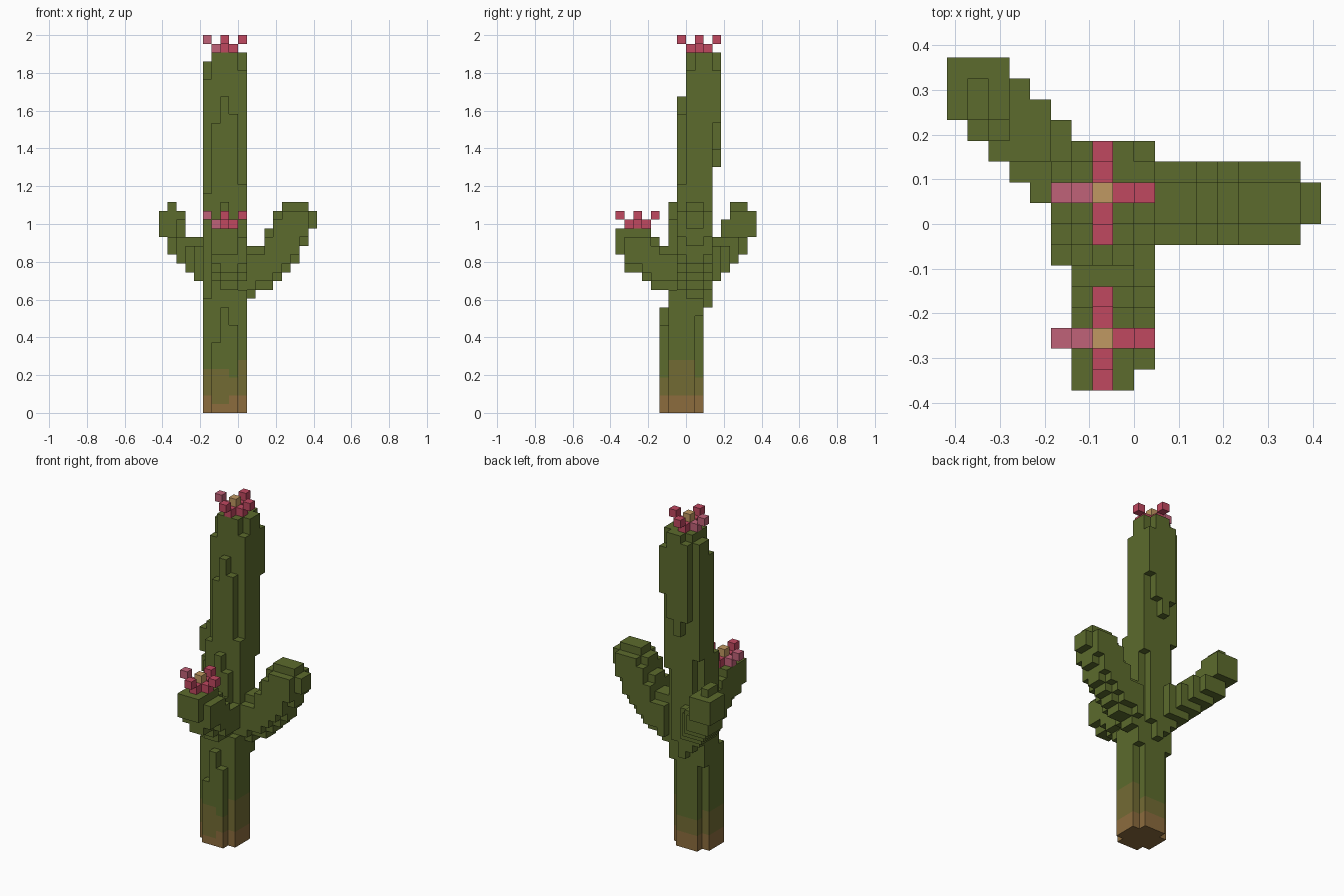
import bpy
import bmesh
from mathutils import Vector

if "Cube" in bpy.data.objects:
    bpy.data.objects.remove(bpy.data.objects["Cube"], do_unlink=True)

V = 2 / 43  # edge length of one block


def material(name, rgb):
    m = bpy.data.materials.new(name)
    m.use_nodes = True
    color = (*rgb, 1)
    m.diffuse_color = color
    m.node_tree.nodes["Principled BSDF"].inputs["Base Color"].default_value = color
    return m


GREEN = material("cactus green", (0.107, 0.147, 0.026))
OLIVE = material("olive brown", (0.171, 0.147, 0.034))
BROWN = material("dry brown", (0.263, 0.150, 0.048))
PINK = material("deep pink", (0.527, 0.065, 0.117))
PALE = material("pale pink", (0.527, 0.122, 0.188))
YELLOW = material("flower centre tan", (0.527, 0.314, 0.122))

blocks = {}  # (i, j, k) -> part name


def fill(part, i0, i1, j0, j1, k0, k1):
    """Claim the free grid cells of a box for a part (end values excluded)."""
    for i in range(i0, i1):
        for j in range(j0, j1):
            for k in range(k0, k1):
                blocks.setdefault((i, j, k), part)


def column(part, i, j, span):
    if span:
        fill(part, i, i + 1, j, j + 1, *span)


# Trunk: leaning rounded column, one row of (bottom, top) spans per depth
trunk_rows = {
    5: [None, (0, 8), (0, 12), (0, 10), None],
    6: [(0, 13), (0, 20), (0, 24), (0, 22), (0, 14)],
    7: [(0, 25), (0, 33), (0, 36), (0, 34), (0, 26)],
    8: [(0, 38), (0, 41), (0, 41), (0, 41), (0, 39)],
    9: [(11, 40), (0, 41), (0, 41), (0, 41), (11, 41)],
    10: [(25, 40), (13, 41), (12, 41), (14, 41), (23, 41)],
    11: [None, (30, 40), (28, 41), (30, 41), (33, 39)],
}
for j, spans in trunk_rows.items():
    for n, span in enumerate(spans):
        column("trunk", 5 + n, j, span)

# Left arm: curved profile, two full rows in the middle and inset rows outside
left_profile = [(13, 19), (14, 19), (14, 21), (15, 23), (16, 24), (17, 24), (19, 24)]
for n, (lo, hi) in enumerate(left_profile):
    for j in (8, 9):
        column("left_arm", 10 + n, j, (lo, hi))
    for j in (7, 10):
        column("left_arm", 10 + n, j, (lo + 1, hi - 1))
fill("left_arm", 17, 18, 8, 10, 21, 23)

# Front arm: short and stubby, carries the second flower
front_profile = [(18, 21), (16, 21), (16, 21), (15, 21), (14, 20), (14, 19), (14, 19)]
for j, (lo, hi) in enumerate(front_profile):
    column("front_arm", 6, j, (lo + (j > 0), hi))
    for i in (7, 8):
        column("front_arm", i, j, (lo, hi))
    if j > 0:
        column("front_arm", 9, j, (lo + 1, hi - 1))

# Back arm: square section swept along the diagonal with a longer core
back_steps = [(1, 14, 20, 23, 18, 24), (2, 13, 18, 20, 17, 22), (3, 12, 17, 20, 16, 20),
              (4, 11, 16, 19, 15, 19), (5, 10, 15, 19, 14, 19)]
for i, j, lo, hi, core_lo, core_hi in back_steps:
    fill("back_arm", i - 1, i + 2, j - 1, j + 2, lo, hi)
    column("back_arm", i, j, (core_lo, core_hi))
fill("back_arm", 1, 2, 13, 14, 23, 24)
fill("back_arm", 2, 3, 12, 13, 20, 22)

# Flowers: inner petals low, outer petals one block higher
for name, ci, cj, k in (("top_flower", 7, 9, 41), ("arm_flower", 7, 2, 21)):
    fill(name + "_centre", ci, ci + 1, cj, cj + 1, k, k + 2)
    for di, dj in ((1, 0), (-1, 0), (0, 1), (0, -1)):
        part = name + ("_pale_petals" if di < 0 else "_petals")
        for r in (1, 2):
            column(part, ci + di * r, cj + dj * r, (k + r - 1, k + r))


def trunk_color(i, j, k):
    """Dry base: brown at the foot, then olive brown, in an uneven band."""
    brown = 1 if j == 5 and i < 8 else 2
    olive = 6 if i == 9 else 4 if (i == 8 and j == 5) or j == 9 else 5
    return 2 if k < brown else 1 if k < olive else 0


# Face directions, each with two tangents ordered for outward normals
AXES = [Vector((1, 0, 0)), Vector((0, 1, 0)), Vector((0, 0, 1))]


def build(part, mats):
    bm = bmesh.new()
    verts = {}

    def vert(p):
        key = tuple(round(c) for c in p)
        if key not in verts:
            verts[key] = bm.verts.new(((key[0] - 9) * V, (key[1] - 8) * V, key[2] * V))
        return verts[key]

    for cell, owner in blocks.items():
        if owner != part:
            continue
        base = Vector(cell)
        for a in range(3):
            n, u, w = AXES[a], AXES[(a + 1) % 3], AXES[(a + 2) % 3]
            for side in (0, 1):
                near = base + n * (1 if side else -1)
                if tuple(int(c) for c in near) in blocks:
                    continue
                o = base + n * side
                loop = [o, o + u, o + u + w, o + w]
                if not side:
                    loop.reverse()
                face = bm.faces.new([vert(p) for p in loop])
                if part == "trunk":
                    bottom = cell[2] == 0 and a == 2
                    face.material_index = 2 if bottom else trunk_color(*cell)
    mesh = bpy.data.meshes.new(part)
    bm.to_mesh(mesh)
    bm.free()
    for m in mats:
        mesh.materials.append(m)
    obj = bpy.data.objects.new(part, mesh)
    bpy.context.scene.collection.objects.link(obj)


build("trunk", [GREEN, OLIVE, BROWN])
for arm in ("left_arm", "front_arm", "back_arm"):
    build(arm, [GREEN])
for flower in ("top_flower", "arm_flower"):
    build(flower + "_centre", [YELLOW])
    build(flower + "_petals", [PINK])
    build(flower + "_pale_petals", [PALE])
